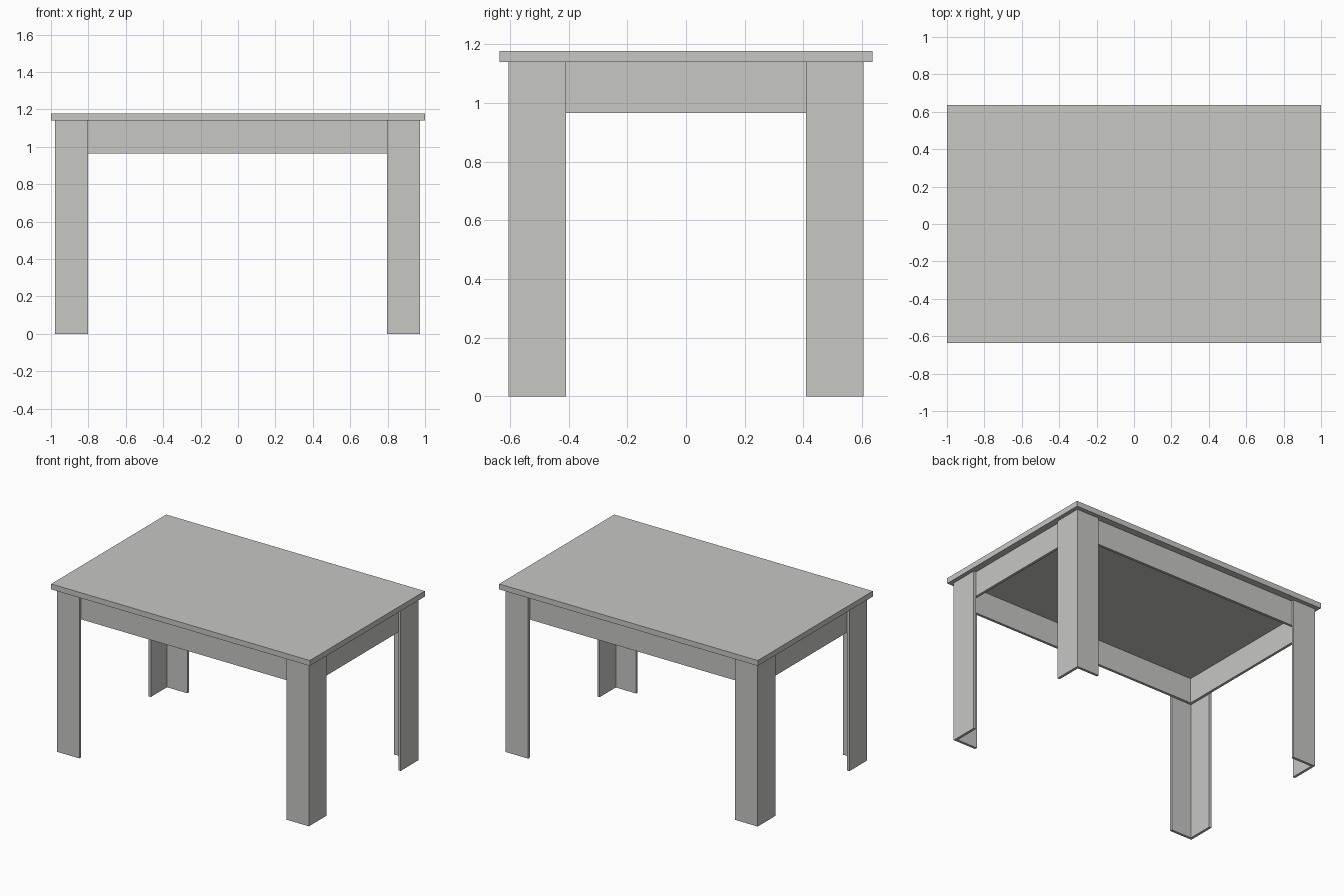
import bpy, bmesh

if "Cube" in bpy.data.objects:
    bpy.data.objects.remove(bpy.data.objects["Cube"])

T = 0.018                      # panel thickness
X0, X1, Y = -0.978, 0.972, 0.605   # outer faces of the legs
LEG_X, LEG_Y = 0.175, 0.196    # leg panel widths
TOP_Z, APRON_Z = 1.14, 0.965

grey = bpy.data.materials.new("light_grey")
grey.diffuse_color = (0.57, 0.58, 0.55, 1)
grey.use_nodes = True
grey.node_tree.nodes["Principled BSDF"].inputs["Base Color"].default_value = grey.diffuse_color


def extrude_profile(name, points, z0, z1):
    """Prism from a flat outline between two heights."""
    bm = bmesh.new()
    face = bm.faces.new([bm.verts.new((x, y, z0)) for x, y in points])
    ext = bmesh.ops.extrude_face_region(bm, geom=[face])
    verts = [v for v in ext["geom"] if isinstance(v, bmesh.types.BMVert)]
    bmesh.ops.translate(bm, verts=verts, vec=(0, 0, z1 - z0))
    bmesh.ops.recalc_face_normals(bm, faces=bm.faces)
    mesh = bpy.data.meshes.new(name)
    bm.to_mesh(mesh)
    bm.free()
    mesh.materials.append(grey)
    obj = bpy.data.objects.new(name, mesh)
    bpy.context.collection.objects.link(obj)
    return obj


def box(name, x0, x1, y0, y1, z0, z1):
    return extrude_profile(name, [(x0, y0), (x1, y0), (x1, y1), (x0, y1)], z0, z1)


# Table top
box("table_top", -1, 1, -0.635, 0.635, TOP_Z, 1.178)

# L-shaped corner legs, open towards the inside
profile = [(0, 0), (LEG_X, 0), (LEG_X, T), (T, T), (T, LEG_Y), (0, LEG_Y)]
for side, cx, sx in (("left", X0, 1), ("right", X1, -1)):
    for end, cy, sy in (("front", -Y, 1), ("back", Y, -1)):
        extrude_profile(f"{end}_{side}_leg",
                        [(cx + sx * px, cy + sy * py) for px, py in profile],
                        0, TOP_Z)

# Apron frame, running just inside the legs
for end, s in (("front", -1), ("back", 1)):
    a, b = sorted((s * (Y - T), s * (Y - 2 * T)))
    box(f"{end}_apron", X0 + T, X1 - T, a, b, APRON_Z, TOP_Z)
for side, x in (("left", X0 + T), ("right", X1 - 2 * T)):
    box(f"{side}_apron", x, x + T, -Y + 2 * T, Y - 2 * T, APRON_Z, TOP_Z)
